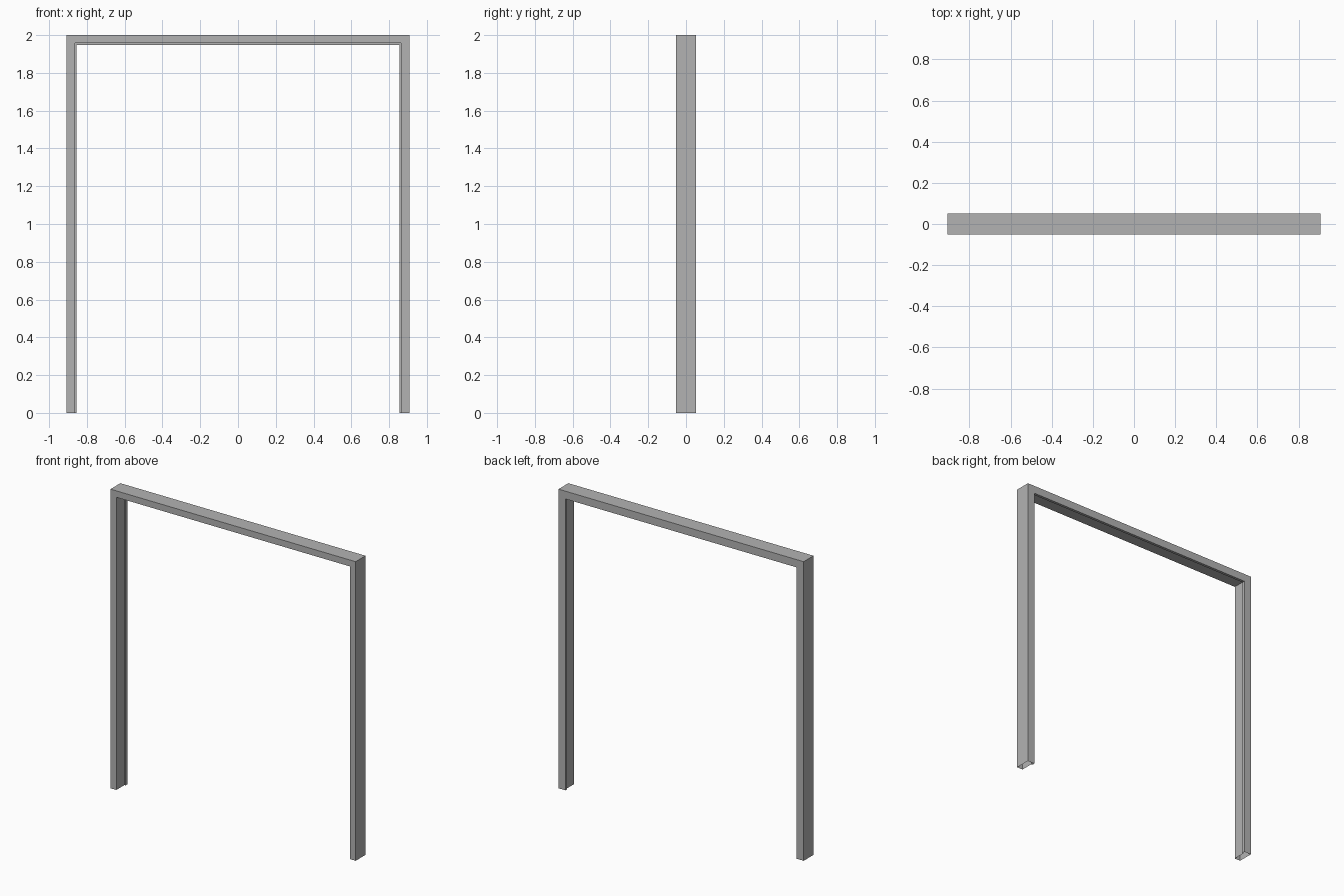
import bpy
import bmesh

cube = bpy.data.objects.get("Cube")
if cube:
    bpy.data.objects.remove(cube, do_unlink=True)

HALF_W, HEIGHT, HALF_D = 0.907, 2.0, 0.052
JAMB = 0.043        # thickness in the rebate
STOP = 0.052        # thickness at the stop
STOP_DEPTH = 0.018  # depth of the stop along the back edge

# Plain grey paint
grey = bpy.data.materials.new("grey_paint")
grey.use_nodes = True
colour = (0.45, 0.45, 0.45, 1.0)
grey.diffuse_color = colour
grey.node_tree.nodes["Principled BSDF"].inputs["Base Color"].default_value = colour

# Rebated profile: (distance inward from the outer edge, y)
step_y = HALF_D - STOP_DEPTH
profile = [(0, -HALF_D), (0, HALF_D), (STOP, HALF_D),
           (STOP, step_y), (JAMB, step_y), (JAMB, -HALF_D)]

# Sweep the profile up one jamb, across the head and down the other jamb,
# with mitred corners and open feet
bm = bmesh.new()
rings = []
for side, top in ((-1, False), (-1, True), (1, True), (1, False)):
    rings.append([bm.verts.new((side * (HALF_W - inset), y,
                                HEIGHT - inset if top else 0))
                  for inset, y in profile])
for a, b in zip(rings, rings[1:]):
    for i in range(len(profile)):
        j = (i + 1) % len(profile)
        bm.faces.new((a[i], b[i], b[j], a[j]))

mesh = bpy.data.meshes.new("door_frame")
bm.to_mesh(mesh)
bm.free()
mesh.materials.append(grey)
frame = bpy.data.objects.new("door_frame", mesh)
bpy.context.collection.objects.link(frame)
